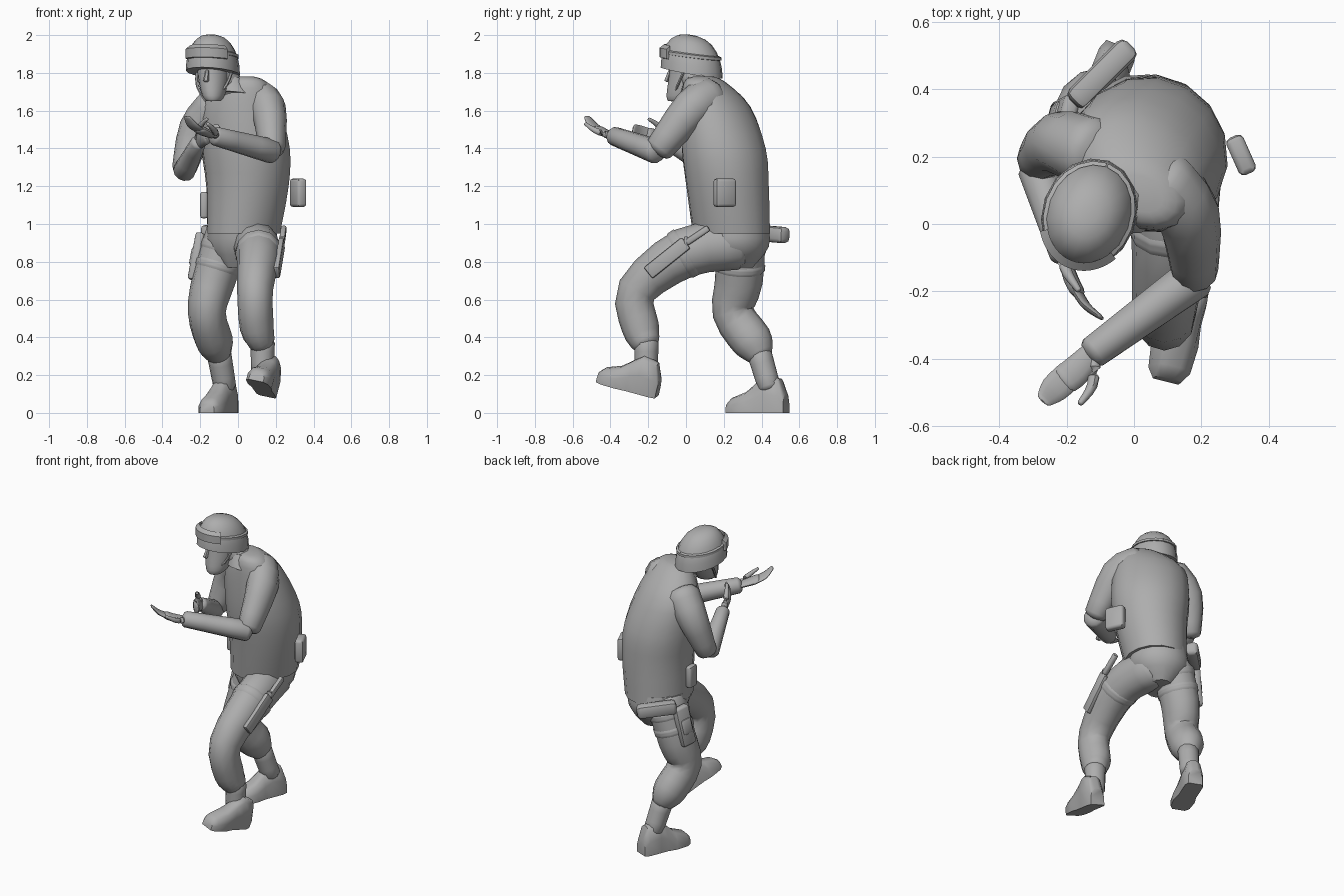
import bpy, bmesh, math
from mathutils import Vector, Matrix

cube = bpy.data.objects.get("Cube")
if cube:
    bpy.data.objects.remove(cube, do_unlink=True)

grey = bpy.data.materials.new("plain grey")
grey.use_nodes = True
grey.diffuse_color = (.42, .42, .42, 1)
grey.node_tree.nodes["Principled BSDF"].inputs["Base Color"].default_value = grey.diffuse_color

UP = Vector((0, 0, 1))
body_turn = Matrix.Rotation(math.radians(-30), 3, "Z")
head_turn = Matrix.Rotation(math.radians(-20), 3, "Z")


def finish(name, bm):
    """Turn a bmesh into a smooth-shaded object with sharp creases."""
    bmesh.ops.recalc_face_normals(bm, faces=bm.faces)
    mesh = bpy.data.meshes.new(name)
    bm.to_mesh(mesh)
    bm.free()
    mesh.materials.append(grey)
    for poly in mesh.polygons:
        poly.use_smooth = True
    mesh.set_sharp_from_angle(angle=math.radians(45))
    obj = bpy.data.objects.new(name, mesh)
    bpy.context.scene.collection.objects.link(obj)


def skin(name, rings):
    """Bridge rings of equally many points and cap both ends."""
    bm = bmesh.new()
    loops = [[bm.verts.new(point) for point in ring] for ring in rings]
    bm.faces.new(loops[0])
    bm.faces.new(loops[-1])
    for low, high in zip(loops, loops[1:]):
        for i in range(len(low)):
            bm.faces.new((low[i - 1], low[i], high[i], high[i - 1]))
    finish(name, bm)


def smooth(keys, steps=3):
    """Run a smooth curve through the key rings."""
    path, last = [], len(keys) - 1
    for i in range(last):
        four = [keys[min(max(i + k, 0), last)] for k in (-1, 0, 1, 2)]
        for step in range(steps):
            t = step / steps
            path.append([b + t / 2 * ((c - a) + t * (2 * a - 5 * b + 4 * c - d)
                                      + t * t * (3 * b - a - 3 * c + d))
                         for a, b, c, d in zip(*four)])
    return path + [list(keys[-1])]


def circle(sides):
    angles = [math.tau * i / sides for i in range(sides)]
    return [(math.cos(angle), math.sin(angle)) for angle in angles]


def tube(name, keys, deep=1, sides=12, place=Matrix.Identity(4)):
    """Round-ended limb through key rings of (x, y, z, radius)."""
    rings = [(Vector(ring[:3]), ring[3]) for ring in smooth(keys)]

    def dome(end, inner):
        (point, radius), out = end, (end[0] - inner[0]).normalized()
        return [(point + out * radius * .5 * math.sin(a), radius * math.cos(a)) for a in (.6, 1.2)]

    rings = dome(rings[0], rings[1])[::-1] + rings + dome(rings[-1], rings[-2])
    loops = []
    for i, (point, radius) in enumerate(rings):
        before, after = rings[max(i - 1, 0)][0], rings[min(i + 1, len(rings) - 1)][0]
        along = (after - before).normalized()
        side = Vector((0, 1, 0)) if abs(along.x) > .8 else Vector((1, 0, 0))
        side = (side - along * side.dot(along)).normalized()
        other = along.cross(side) * deep
        loops.append([place @ (point + (side * c + other * s) * radius) for c, s in circle(sides)])
    skin(name, loops)


def stack(name, rings, turn, lean=0):
    """Stack level ellipses of (x, y, z, half width, half depth), raised at the front by lean."""
    skin(name, [[Vector((x, y, z)) + turn @ Vector((c * a, s * b, -s * b * lean))
                 for c, s in circle(16)] for x, y, z, a, b in rings])


def bar(name, start, end, width, thick, side=UP):
    """Bevelled box from start to end; its width runs along the side vector."""
    along = end - start
    x = along.normalized()
    y = Vector(side)
    y = (y - x * y.dot(x)).normalized()
    frame = Matrix((x, y, x.cross(y))).transposed().to_4x4()
    frame.translation = (start + end) / 2
    bm = bmesh.new()
    bmesh.ops.create_cube(bm, size=1, matrix=Matrix.Diagonal((along.length, width, thick, 1)))
    bmesh.ops.bevel(bm, geom=bm.edges[:], offset=thick * .3, segments=2, affect="EDGES", profile=.5)
    bmesh.ops.transform(bm, matrix=frame, verts=bm.verts)
    finish(name, bm)


# Jacket, collar and pelvis
stack("jacket", smooth([
    (.03, .24, .95, .19, .21), (.05, .22, 1.2, .22, .22), (.04, .2, 1.4, .24, .22),
    (.01, .16, 1.62, .22, .17), (.02, .1, 1.75, .14, .1), (.02, .09, 1.78, .07, .05)]), body_turn)
stack("collar", [(-.01, .09, 1.68, .12, .12), (-.04, .07, 1.77, .07, .07)], body_turn, .2)
stack("pelvis", smooth([
    (.02, .25, 1, .18, .19), (.02, .26, .88, .18, .18), (.01, .25, .77, .08, .11)]), body_turn)

# Trouser legs, bloused over the boots
left_leg = [(.07, .27, .89, .12), (.11, 0, .85, .12), (.09, -.26, .65, .095),
            (.1, -.24, .45, .09), (.13, -.21, .37, .07)]
right_leg = [(-.05, .29, .95, .12), (-.13, .28, .7, .115), (-.165, .25, .53, .1),
             (-.125, .35, .38, .1), (-.1, .39, .31, .07)]
tube("left_trouser", left_leg, 1.1)
tube("right_trouser", right_leg, 1.1)


def boot(name, cuff, ankle, heel, yaw, pitch, roll):
    """Flat sole and rounded upper from heel to toe, with a shaft up to the cuff."""
    tube(name + "_shaft", [(*cuff, .065), (*ankle, .06)])
    place = Matrix.Translation(heel)
    for angle, axis in zip((yaw, pitch, roll), "ZXY"):
        place = place @ Matrix.Rotation(math.radians(angle), 4, axis)
    half = [(1, 0), (1, .5), (.7, .9), (.3, 1)]
    outline = half + [(-u, v) for u, v in reversed(half)]
    shape = [(0, .045, .1), (.03, .056, .18), (.11, .056, .2), (.16, .056, .16),
             (.22, .066, .11), (.3, .06, .08), (.33, .04, .05)]
    skin(name, [[place @ Vector((w * u, -run, h * v)) for u, v in outline] for run, w, h in shape])


boot("left_boot", left_leg[-1][:3], (.13, -.21, .22), (.155, -.155, .085), -11, -15, 12)
boot("right_boot", right_leg[-1][:3], (-.07, .44, .14), (-.04, .53, 0), -22, 0, 0)

# Sleeves
left_wrist, right_wrist = Vector((-.12, -.38, 1.465)), Vector((-.21, -.09, 1.43))
tube("left_upper_sleeve", [(.08, .13, 1.67, .1), (.16, .03, 1.61, .095), (.18, -.14, 1.4, .07)], 1.1)
tube("left_forearm_sleeve", [(.18, -.16, 1.385, .066), (*left_wrist, .05)])
tube("right_upper_sleeve", [(-.12, .21, 1.62, .11), (-.22, .24, 1.5, .095), (-.285, .19, 1.29, .065)])
tube("right_forearm_sleeve", [(-.285, .16, 1.28, .06), (*right_wrist, .042)])


def hand(side, wrist, along, palm, thumb):
    """Cupped hand: local x runs to the fingertips, z out of the palm and y to the thumb."""
    x = Vector(along).normalized()
    z = Vector(palm)
    z = (z - x * z.dot(x)).normalized()
    place = Matrix((x, z.cross(x) * thumb, z)).transposed().to_4x4()
    place.translation = wrist
    tube(side + "_palm", [(0, 0, 0, .035), (.08, 0, 0, .045), (.12, -.005, .005, .045)], .45, place=place)
    tube(side + "_fingers", [(.1, -.005, 0, .044), (.17, -.01, .015, .042), (.22, -.01, .045, .026)],
         .3, place=place)
    tube(side + "_thumb", [(.02, .02, 0, .02), (.08, .065, .01, .016), (.15, .075, .03, .009)],
         sides=8, place=place)


hand("left", left_wrist, (-.15, -.16, .055), UP, 1)
hand("right", right_wrist, (.06, -.19, .07), (1, .2, .3), -1)

# Head, neck and nose
tube("neck", [(0, .1, 1.68, .08), (-.12, .02, 1.82, .07)])
stack("head", [(-.13, y, z, a, a * 1.3) for y, z, a in smooth([
    (-.05, 1.65, .035), (-.03, 1.68, .058), (.01, 1.78, .08), (.03, 1.9, .085)])], head_turn)
tube("nose", [(-.163, -.085, 1.81, .01), (-.17, -.1, 1.76, .016)], sides=6)

# Helmet: a rounded dome, higher at the brow than at the nape
crown = Vector((-.133, .03, 1.8))
dome_rings = []
for step in range(7):
    angle = math.radians(step * 14)
    spread = math.cos(angle) ** .75
    dome_rings.append((crown.x, crown.y, crown.z + .2 * math.sin(angle), .14 * spread, .168 * spread))
stack("helmet", dome_rings, head_turn, .18)


def band(name, height, thick, reach):
    """Strip around the front of the helmet; reach is its half angle in degrees."""
    loops = []
    for c, s in [(math.sin(a), -math.cos(a)) for a in
                 [math.radians(reach) * (i / 10 - 1) for i in range(21)]]:
        loops.append([crown + head_turn @ Vector((c * (.122 + out), s * (.148 + out), .095 + h - s * .02))
                      for out, h in ((0, -height), (thick, -height * .8), (thick, height * .5), (0, height))])
    skin(name, loops)


band("goggle_strap", .012, .012, 179)
band("goggles", .038, .024, 55)

# Chin straps
for side, sign in (("left", 1), ("right", -1)):
    path = [head_turn @ Vector((sign * x, y, z)) for x, y, z in
            ((.1, .03, 1.82), (.08, -.02, 1.73), (.015, -.075, 1.655))]
    tube(side + "_chin_strap", [(p.x + crown.x, p.y, p.z, .008) for p in path], sides=6)

# Waist pouches and radio
pouch, radio = Vector((.318, .205, 1.165)), Vector((-.18, .2, 1.1))
bar("hip_pouch", pouch - UP * .075, pouch + UP * .075, .12, .055, (-.4, .9, 0))
bar("radio", radio - UP * .07, radio + UP * .07, .075, .04, (0, 1, 0))
bar("rear_pouch", Vector((-.18, .36, .955)), Vector((-.01, .53, .94)), .085, .075)

# Holster with its flap
top, bottom, outward = Vector((-.19, .335, .95)), Vector((-.235, .31, .7)), Vector((-.01, 0, 0))
bar("holster", top, bottom, .1, .05, (.3, 1, 0))
bar("holster_flap", top.lerp(bottom, .3) + outward, top.lerp(bottom, .7) + outward, .075, .05, (.3, 1, 0))


def strap(name, leg, index):
    """Narrow band just outside a stretch of the trouser leg."""
    stretch = smooth(smooth(leg)[index:index + 2])[:2]
    tube(name, [(x, y, z, r + .005) for x, y, z, r in stretch], 1.1)


strap("upper_thigh_strap", right_leg, 1)
strap("lower_thigh_strap", right_leg, 2)
strap("sheath_strap", left_leg, 3)

# Knife and sheath on the left thigh
tip, hilt, pommel = Vector((.205, -.2, .74)), Vector((.232, 0, .9)), Vector((.243, .12, .98))
bar("knife_sheath", tip, hilt, .075, .03)
bar("knife_guard", hilt - UP * .035, hilt + UP * .035, .02, .03, (0, 1, 0))
bar("knife_handle", hilt, pommel, .035, .03)
